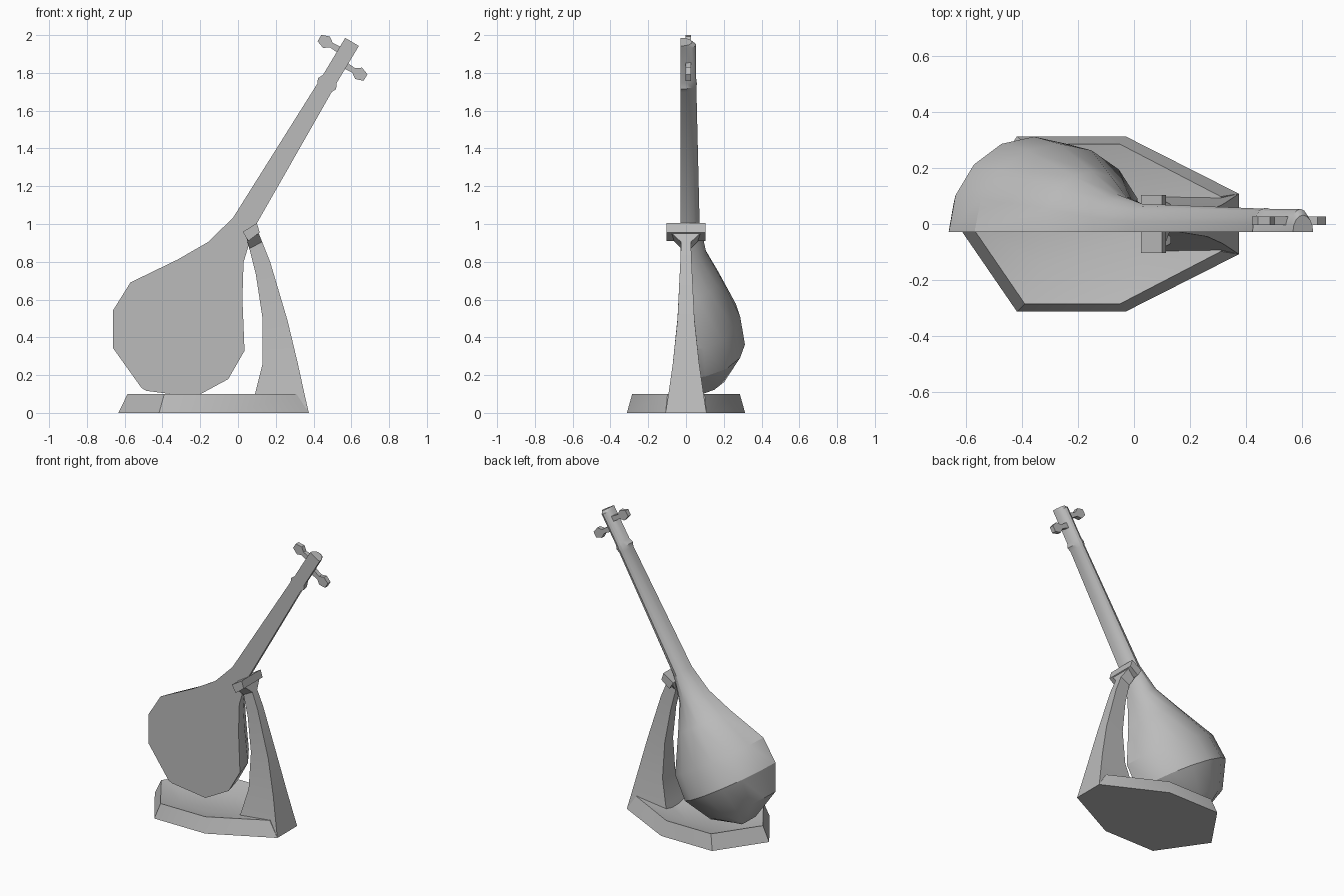
import bpy, bmesh, math
from mathutils import Vector

if "Cube" in bpy.data.objects:
    bpy.data.objects.remove(bpy.data.objects["Cube"])

grey = bpy.data.materials.new("plain_grey")
grey.use_nodes = True
grey.diffuse_color = (0.5, 0.5, 0.5, 1)
grey.node_tree.nodes["Principled BSDF"].inputs["Base Color"].default_value = (0.5, 0.5, 0.5, 1)


def loft(name, rings, angle=30):
    """Skin equal-length closed rings and cap both ends."""
    bm = bmesh.new()
    loops = [[bm.verts.new(p) for p in ring] for ring in rings]
    for a, b in zip(loops, loops[1:]):
        for i in range(len(a)):
            j = (i + 1) % len(a)
            bm.faces.new((a[i], a[j], b[j], b[i]))
    bm.faces.new(loops[0])
    bm.faces.new(loops[-1])
    bmesh.ops.recalc_face_normals(bm, faces=bm.faces[:])
    mesh = bpy.data.meshes.new(name)
    bm.to_mesh(mesh)
    bm.free()
    obj = bpy.data.objects.new(name, mesh)
    bpy.context.collection.objects.link(obj)
    mesh.materials.append(grey)
    bpy.ops.object.select_all(action='DESELECT')
    obj.select_set(True)
    bpy.context.view_layer.objects.active = obj
    bpy.ops.object.shade_smooth_by_angle(angle=math.radians(angle))
    return obj


# Lute frame: "along" runs up the neck, "side" runs across it
centre = Vector((-0.305, 0, 0.447))
along = Vector((0.514, 0, 0.858))
side = Vector((0.858, 0, -0.514))


def on_lute(s, y, t):
    return centre + side * s + along * t + Vector((0, y, 0))


# Lute body, neck and head: flat front, rounded back
FRONT = -0.028
SEGMENTS = 8


def half_round(t, width, depth):
    ring = []
    for i in range(SEGMENTS + 1):
        a = math.pi * i / SEGMENTS
        ring.append(on_lute(-width * math.cos(a), FRONT + depth * math.sin(a), t))
    return ring


# Position along the neck, half width, depth
stations = [
    (-0.376, 0.015, 0.13), (-0.272, 0.253, 0.25), (-0.10, 0.355, 0.34),
    (0.073, 0.352, 0.315), (0.305, 0.2, 0.215), (0.472, 0.107, 0.135),
    (0.65, 0.062, 0.1), (1.485, 0.044, 0.083), (1.51, 0.056, 0.086),
    (1.54, 0.042, 0.082), (1.75, 0.042, 0.082), (1.768, 0.042, 0.06),
]
loft("lute", [half_round(*s) for s in stations])

# Tuning pegs, one on each side of the head
peg_profile = [(0.03, 0.018), (0.085, 0.014), (0.115, 0.035), (0.158, 0.02)]
for name, sign, t in (("left_peg", 1, 1.643), ("right_peg", -1, 1.697)):
    rings = []
    for s, w in peg_profile:
        rings.append([on_lute(sign * s, 0.012 + dy, t + dt) for dy, dt in
                      ((-0.015, -w), (0.015, -w), (0.015, w), (-0.015, w))])
    loft(name, rings, 20)


# Base: pointed plinth with a shallow hollow in its top
def plinth_ring(tip, left, right, end, wide, narrow, z):
    front = [(tip, 0), (left, -wide), (right, -wide), (end, -narrow)]
    back = [(x, -y) for x, y in reversed(front[1:])]
    return [(x, y, z) for x, y in front + back]


loft("base", [
    plinth_ring(-0.633, -0.418, -0.03, 0.375, 0.313, 0.108, 0),
    plinth_ring(-0.585, -0.39, -0.05, 0.31, 0.285, 0.098, 0.1),
    plinth_ring(-0.46, -0.325, -0.11, 0.095, 0.147, 0.03, 0.062),
])

# Stand: curved upright, flaring out under the cradle
# Inner x, inner z, outer x, outer z, half depth
upright = [
    (0.06, 0, 0.375, 0, 0.108), (0.09, 0.1, 0.352, 0.1, 0.093),
    (0.13, 0.26, 0.317, 0.26, 0.07), (0.13, 0.5, 0.262, 0.49, 0.045),
    (0.095, 0.73, 0.17, 0.8, 0.03), (0.06, 0.87, 0.128, 0.905, 0.026),
    (0.045, 0.925, 0.108, 0.955, 0.08),
]
loft("stand", [[(xi, -h, zi), (xo, -h, zo), (xo, h, zo), (xi, h, zi)]
               for xi, zi, xo, zo, h in upright], 25)

# Cradle bar that the neck rests on
corners = [(0.025, 0.958), (0.1, 1.005), (0.115, 0.955), (0.055, 0.91)]
loft("cradle", [[(x, y, z) for x, z in corners] for y in (-0.103, 0.103)], 20)
